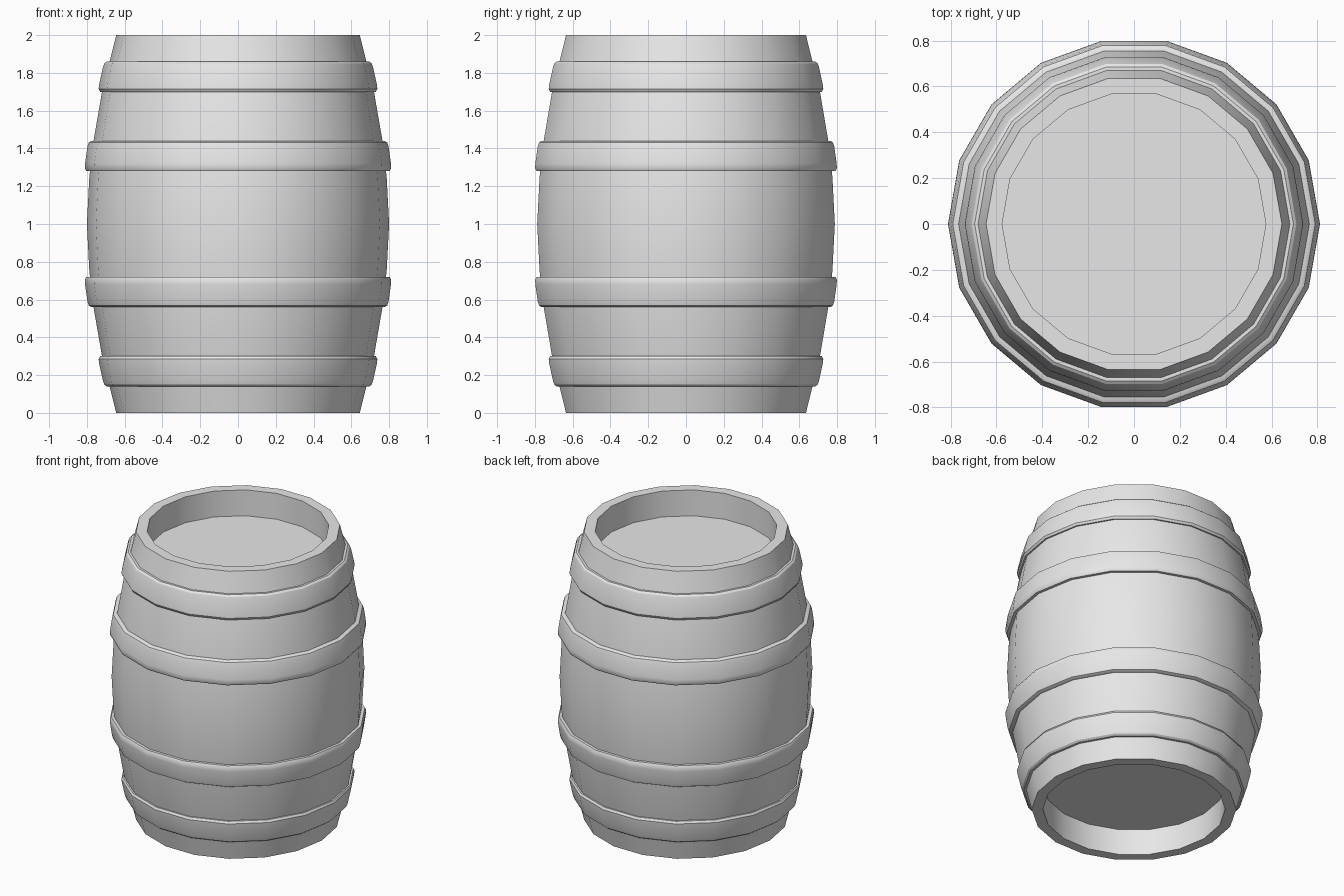
import bpy
import bmesh
from math import cos, sin, tau, radians

cube = bpy.data.objects.get("Cube")
if cube:
    bpy.data.objects.remove(cube, do_unlink=True)

SIDES = 18

grey = bpy.data.materials.new("plain grey")
grey.use_nodes = True
grey.diffuse_color = (0.8, 0.8, 0.8, 1)
grey.node_tree.nodes["Principled BSDF"].inputs["Base Color"].default_value = (0.8, 0.8, 0.8, 1)


def lathe(name, profile, closed=False):
    """Revolve (radius, height) points around z; open profiles get end caps."""
    bm = bmesh.new()
    rings = [[bm.verts.new((r * cos(tau * i / SIDES), r * sin(tau * i / SIDES), z))
              for i in range(SIDES)] for r, z in profile]
    pairs = list(zip(rings, rings[1:]))
    if closed:
        pairs.append((rings[-1], rings[0]))
    else:
        bm.faces.new(rings[0])
        bm.faces.new(rings[-1])
    for a, b in pairs:
        for i in range(SIDES):
            j = (i + 1) % SIDES
            bm.faces.new((a[i], a[j], b[j], b[i]))
    bmesh.ops.recalc_face_normals(bm, faces=bm.faces)
    mesh = bpy.data.meshes.new(name)
    bm.to_mesh(mesh)
    bm.free()
    mesh.materials.append(grey)
    obj = bpy.data.objects.new(name, mesh)
    bpy.context.collection.objects.link(obj)
    bpy.ops.object.select_all(action="DESELECT")
    obj.select_set(True)
    bpy.context.view_layer.objects.active = obj
    bpy.ops.object.shade_smooth_by_angle(angle=radians(30))
    return obj


def flip(profile):
    """Mirror a profile about the middle of the barrel."""
    return [(r, 2 - z) for r, z in reversed(profile)]


# Bulging body with a recessed lid at each end
lower_half = [(0.575, 0.18), (0.575, 0), (0.645, 0), (0.68, 0.14),
              (0.72, 0.3), (0.765, 0.56), (0.787, 0.75)]
lathe("barrel_body", lower_half + [(0.8, 1)] + flip(lower_half))

# Rounded hoops: the wide edge faces the middle of the barrel
hoops = {
    "outer_hoop": [(0.66, 1.70), (0.73, 1.70), (0.738, 1.715), (0.735, 1.74),
                   (0.715, 1.83), (0.708, 1.85), (0.695, 1.86), (0.66, 1.86)],
    "inner_hoop": [(0.74, 1.28), (0.803, 1.28), (0.811, 1.295), (0.81, 1.32),
                   (0.797, 1.41), (0.79, 1.432), (0.775, 1.44), (0.74, 1.44)],
}
for name, profile in hoops.items():
    lathe("upper_" + name, profile, closed=True)
    lathe("lower_" + name, flip(profile), closed=True)
